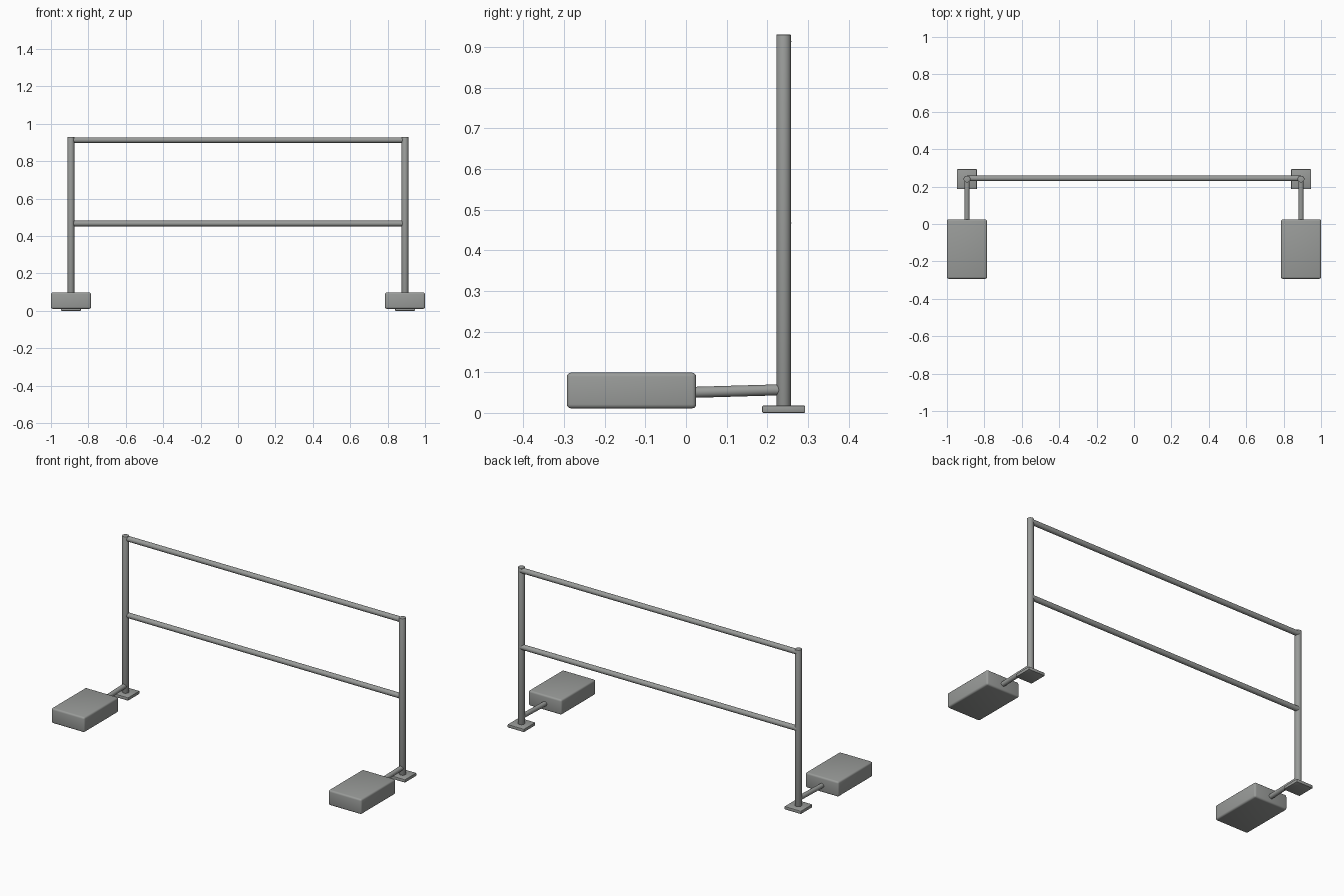
import bpy
import math
from mathutils import Vector

cube = bpy.data.objects.get("Cube")
if cube:
    bpy.data.objects.remove(cube, do_unlink=True)

# Single galvanised grey
grey = bpy.data.materials.new("galvanised_grey")
grey.use_nodes = True
colour = (0.32, 0.33, 0.32, 1)
grey.diffuse_color = colour
grey.node_tree.nodes["Principled BSDF"].inputs["Base Color"].default_value = colour


def finish(name, bevel=0, segments=2):
    ob = bpy.context.object
    ob.name = name
    ob.data.materials.append(grey)
    if bevel:
        mod = ob.modifiers.new("rounded_edges", 'BEVEL')
        mod.width = bevel
        mod.segments = segments
        bpy.ops.object.modifier_apply(modifier=mod.name)
    bpy.ops.object.shade_smooth_by_angle(angle=math.radians(35))
    return ob


def tube(name, start, end, radius, bevel=0):
    a, b = Vector(start), Vector(end)
    bpy.ops.mesh.primitive_cylinder_add(
        vertices=24, radius=radius, depth=(b - a).length, location=(a + b) / 2,
        rotation=(b - a).to_track_quat('Z', 'Y').to_euler())
    return finish(name, bevel)


def box(name, low, high, bevel, segments=2):
    a, b = Vector(low), Vector(high)
    bpy.ops.mesh.primitive_cube_add(size=1, location=(a + b) / 2)
    bpy.context.object.scale = b - a
    bpy.ops.object.transform_apply(location=False, rotation=False, scale=True)
    return finish(name, bevel, segments)


POST_X, POST_Y = 0.893, 0.24

# Upright, foot plate, strut and counterweight on each end
for side, s in (("left", 1), ("right", -1)):
    x = POST_X * s
    tube(side + "_post", (x, POST_Y, 0.01), (x, POST_Y, 0.93), 0.018, 0.001)
    box(side + "_foot_plate", (x - 0.053, POST_Y - 0.053, 0),
        (x + 0.053, POST_Y + 0.053, 0.018), 0.003)
    tube(side + "_strut", (x, 0, 0.05), (x, POST_Y, 0.057), 0.0135)
    box(side + "_counterweight", (x - 0.107, -0.293, 0.011),
        (x + 0.107, 0.025, 0.099), 0.01, 3)

# Horizontal rails
for name, z in (("top_rail", 0.913), ("middle_rail", 0.467)):
    tube(name, (-POST_X, POST_Y + 0.004, z), (POST_X, POST_Y + 0.004, z), 0.015)
